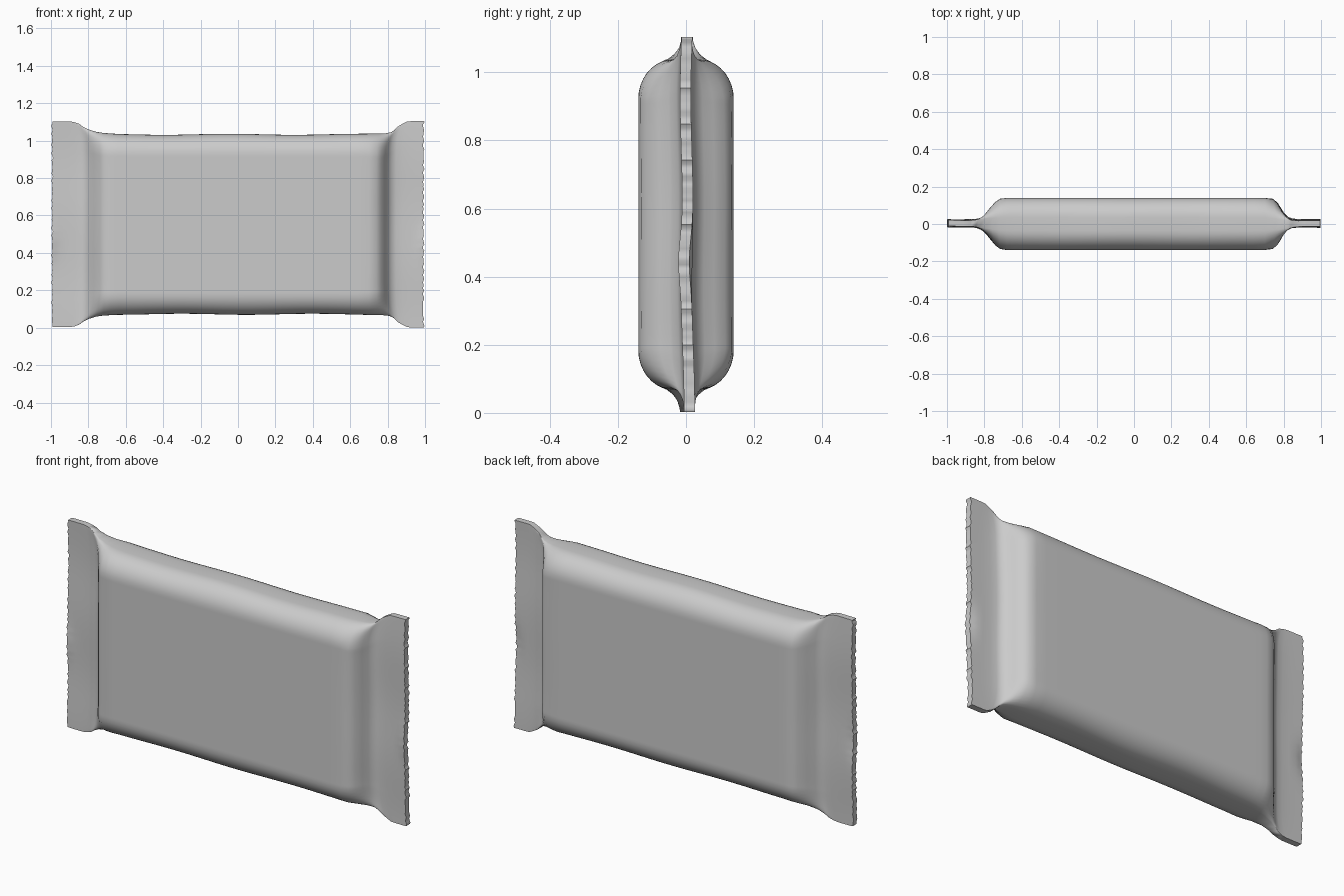
import bpy, bmesh, math

cube = bpy.data.objects.get("Cube")
if cube:
    bpy.data.objects.remove(cube, do_unlink=True)

foil = bpy.data.materials.new("plain grey foil")
foil.use_nodes = True
GREY = (0.6, 0.6, 0.6, 1)
foil.diffuse_color = GREY
foil.node_tree.nodes["Principled BSDF"].inputs["Base Color"].default_value = GREY

# Half profile along the length: distance from middle, half thickness, half height
LEFT = [(0.68, .139, .483), (0.715, .134, .486), (0.74, .116, .492), (0.77, .08, .506),
        (0.795, .046, .522), (0.815, .026, .537), (0.84, .019, .546), (0.87, .017, .55),
        (0.91, .016, .55), (0.95, .016, .55), (0.97, .016, .55), (0.99, .016, .549)]
RIGHT = [(0.70, .139, .482), (0.74, .133, .483), (0.765, .112, .486), (0.785, .08, .492),
         (0.80, .05, .503), (0.82, .027, .523), (0.845, .02, .538), (0.88, .017, .55),
         (0.92, .016, .551), (0.95, .016, .551), (0.97, .016, .551), (0.988, .016, .551)]
BODY = [(-0.64 + 0.08 * i, .14, .481) for i in range(17)]
STATIONS = [(-x, h, z) for x, h, z in reversed(LEFT)] + BODY + RIGHT

# Height samples from -1 to 1, packed towards both edges
ROUND = 0.11
CORNER = [1 - (ROUND / 0.48) * (1 - math.cos(math.pi / 2 * k / 9)) for k in range(10)]
LIMIT = CORNER[-1]
MIDDLE = [LIMIT * (-1 + 2 * k / 72) for k in range(1, 72)]
HEIGHTS = [-c for c in CORNER] + MIDDLE + CORNER[::-1]


def clamp(v):
    return max(0.0, min(1.0, v))


def surface_point(station, t, side):
    """Point on the wrapper skin: side -1 is front, +1 is back."""
    x, half, tall = station
    fin = clamp((abs(x) - 0.70) / 0.13)
    # Rounded long edges, thinning into flat ears near the seals
    gap = clamp((1 - abs(t)) * tall / (ROUND + 0.03 * fin))
    rim = min(half, 0.035 * (1 - fin) + 0.016 * fin)
    power = 2 - 0.7 * fin
    bulge = (1 - (1 - gap) ** power) ** (1 / power)
    y = side * (rim + (half - rim) * bulge)
    z = 0.553 + t * tall
    # Slight unevenness of the folded long edges
    z += 0.003 * math.sin(9 * x + 2 * t) * (1 - fin) * abs(t) ** 8
    # Slope of the seal spreads outward at the ears
    spread = clamp((abs(x) - 0.70) / 0.08) * clamp((0.93 - abs(x)) / 0.07)
    out = 0.035 * spread * abs(t) ** 10
    # Wavy seals with a fine zigzag cut edge
    tip = clamp((abs(x) - 0.955) / 0.03)
    out += tip * (0.005 * math.sin(z * 150) + 0.004 * math.sin(z * 23 + x))
    x += math.copysign(out, x)
    y += fin * (0.004 + 0.006 * math.sin(7 * z + 1.5 * x) * math.cos(3 * z))
    y -= tip * 0.009 * math.exp(-((z - 0.45) / 0.09) ** 2)
    return x, y, z


# Wrapper: closed skin lofted from seal to seal
bm = bmesh.new()
rings = []
for station in STATIONS:
    loop = [(t, -1) for t in HEIGHTS] + [(t, 1) for t in reversed(HEIGHTS)]
    rings.append([bm.verts.new(surface_point(station, t, s)) for t, s in loop])
count = len(rings[0])
for a, b in zip(rings, rings[1:]):
    for j in range(count):
        k = (j + 1) % count
        bm.faces.new((a[j], b[j], b[k], a[k]))
# Thin cut faces of the two seals
for ring in (rings[0], rings[-1]):
    for j in range(len(HEIGHTS) - 1):
        bm.faces.new((ring[j], ring[j + 1], ring[-2 - j], ring[-1 - j]))
bmesh.ops.recalc_face_normals(bm, faces=bm.faces[:])
mesh = bpy.data.meshes.new("wrapper")
bm.to_mesh(mesh)
bm.free()
mesh.materials.append(foil)
wrapper = bpy.data.objects.new("wrapper", mesh)
bpy.context.collection.objects.link(wrapper)
bpy.context.view_layer.objects.active = wrapper
wrapper.select_set(True)
bpy.ops.object.shade_smooth_by_angle(angle=math.radians(50))
